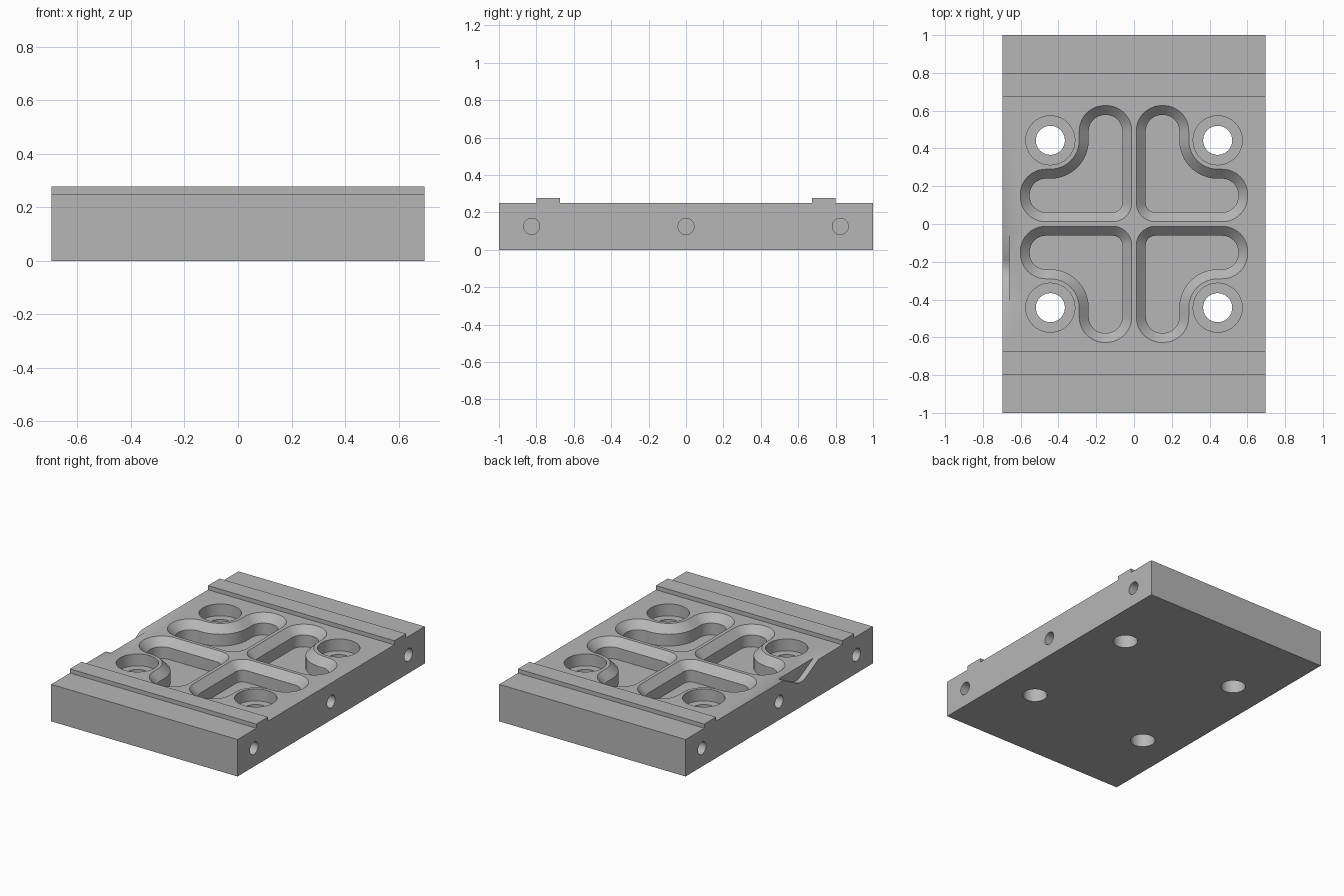
import bpy
import bmesh
from math import cos, sin, radians, tau

cube = bpy.data.objects.get("Cube")
if cube:
    bpy.data.objects.remove(cube, do_unlink=True)

HALF_W, TOP, RIB_TOP = 0.697, 0.25, 0.278
BOLT = 0.443

grey = bpy.data.materials.new("machined grey")
grey.use_nodes = True
grey.diffuse_color = (0.47, 0.47, 0.47, 1)
grey.node_tree.nodes["Principled BSDF"].inputs["Base Color"].default_value = grey.diffuse_color


def loft(bm, rings):
    """Closed solid through a stack of equal-length rings."""
    loops = [[bm.verts.new(p) for p in ring] for ring in rings]
    for a, b in zip(loops, loops[1:]):
        for i in range(len(a)):
            j = (i + 1) % len(a)
            bm.faces.new((a[i], a[j], b[j], b[i]))
    bm.faces.new(loops[0])
    bm.faces.new(loops[-1])


def finish(bm, name):
    bmesh.ops.recalc_face_normals(bm, faces=bm.faces[:])
    mesh = bpy.data.meshes.new(name)
    bm.to_mesh(mesh)
    bm.free()
    mesh.materials.append(grey)
    obj = bpy.data.objects.new(name, mesh)
    bpy.context.collection.objects.link(obj)
    return obj


def arc(cx, cy, r, start, end, steps=12):
    angles = [radians(start + (end - start) * i / steps) for i in range(steps + 1)]
    return [(cx + r * cos(a), cy + r * sin(a)) for a in angles]


def circle(r, n=40):
    return [(r * cos(tau * i / n), r * sin(tau * i / n)) for i in range(n)]


def pocket_outline(d):
    """Two-armed pocket curving round a bolt hole, inset by d."""
    lo, hi, r, inner = 0.012, 0.602, 0.135, 0.1
    tip = hi + 0.025
    near = lo + r
    return (arc(lo + inner, lo + inner, inner - d, 180, 270)
            + arc(hi - r, near, r - d, 270, 360)
            + arc(hi - r, near + 0.008, r - d, 0, 90)
            + arc(BOLT, BOLT, BOLT - near - 0.008 - r + d, 270, 180)
            + arc(near + 0.008, tip - r, r - d, 0, 90)
            + arc(near, tip - r, r - d, 90, 180))


# Plate with two raised ribs, drawn as one side profile
half = [(1, 0), (1, TOP), (0.8, TOP), (0.8, RIB_TOP), (0.675, RIB_TOP), (0.675, TOP)]
profile = half + [(-y, z) for y, z in reversed(half)]
bm = bmesh.new()
loft(bm, [[(x, y, z) for y, z in profile] for x in (-HALF_W, HALF_W)])
plate = finish(bm, "mounting_plate")

# Cutters for pockets, counterbored bolt holes and blind side holes
bm = bmesh.new()
for sx in (-1, 1):
    for sy in (-1, 1):
        loft(bm, [[(sx * x, sy * y, z) for x, y in pocket_outline(d)]
                  for d, z in ((0.05, 0.12), (0.05, 0.2), (-0.01, 0.26))])
        loft(bm, [[(sx * BOLT + x, sy * BOLT + y, z) for x, y in circle(r)]
                  for r, z in ((0.077, -0.05), (0.077, 0.17), (0.13, 0.17), (0.13, 0.3))])
    for y0 in (-0.825, 0, 0.825):
        loft(bm, [[(sx * x, y0 + y, 0.125 + z) for y, z in circle(0.043)]
                  for x in (0.45, 0.75)])

# Shallow V notch with a rounded bottom in one long edge
notch = [(-0.045, 0.3), (-0.045, 0.25), (-0.19, 0.176), (-0.21, 0.169), (-0.233, 0.167),
         (-0.256, 0.169), (-0.276, 0.176), (-0.42, 0.25), (-0.42, 0.3)]
loft(bm, [[(x, y, z) for y, z in notch] for x in (-0.75, -0.66)])
cutter = finish(bm, "cutter")
cutter.hide_render = True

bpy.context.view_layer.objects.active = plate
plate.select_set(True)
cut = plate.modifiers.new("cuts", "BOOLEAN")
cut.operation = "DIFFERENCE"
cut.solver = "EXACT"
cut.object = cutter
bpy.ops.object.modifier_apply(modifier=cut.name)
bpy.data.objects.remove(cutter, do_unlink=True)
bpy.ops.object.shade_smooth_by_angle(angle=radians(30))
